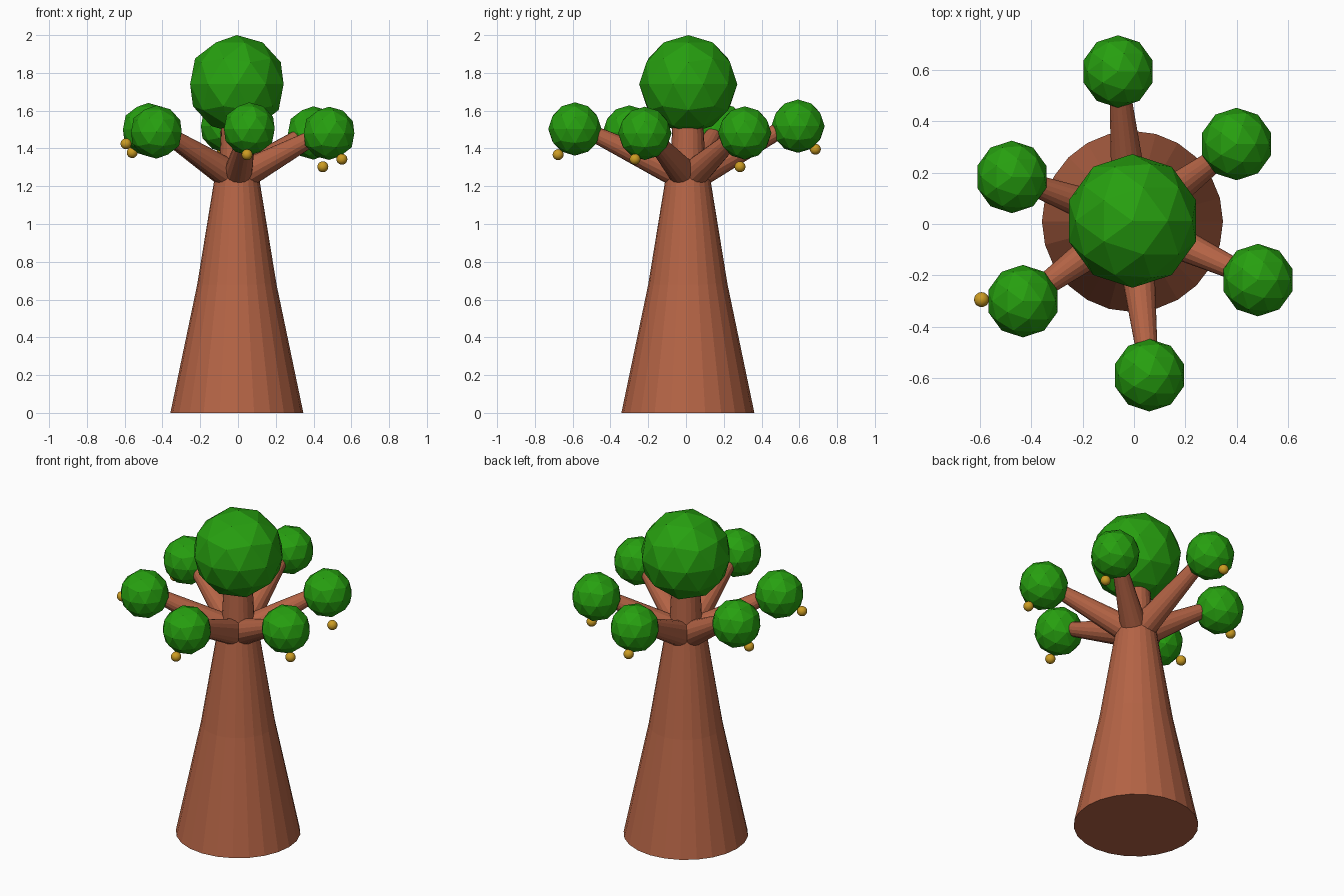
import bpy, bmesh
from mathutils import Vector, Matrix

if "Cube" in bpy.data.objects:
    bpy.data.objects.remove(bpy.data.objects["Cube"])

CX, CY = -0.006, 0.01  # trunk axis


def material(name, rgb):
    m = bpy.data.materials.new(name)
    m.diffuse_color = (*rgb, 1)
    m.use_nodes = True
    m.node_tree.nodes["Principled BSDF"].inputs["Base Color"].default_value = m.diffuse_color
    return m


BARK = material("bark brown", (0.46, 0.127, 0.06))
LEAF = material("leaf green", (0.02, 0.35, 0.005))
GOLD = material("fruit gold", (0.60, 0.33, 0.016))


def make_object(name, bm, mat):
    me = bpy.data.meshes.new(name)
    bm.to_mesh(me)
    bm.free()
    me.materials.append(mat)
    ob = bpy.data.objects.new(name, me)
    bpy.context.collection.objects.link(ob)
    return ob


def cone(name, a, b, r1, r2, sides, mat):
    a, b = Vector(a), Vector(b)
    d = b - a
    mtx = Matrix.Translation((a + b) / 2) @ d.to_track_quat('Z', 'Y').to_matrix().to_4x4()
    bm = bmesh.new()
    bmesh.ops.create_cone(bm, cap_ends=True, segments=sides, radius1=r1, radius2=r2,
                          depth=d.length, matrix=mtx)
    return make_object(name, bm, mat)


def ball(name, p, r, mat, sub=2):
    bm = bmesh.new()
    bmesh.ops.create_icosphere(bm, subdivisions=sub, radius=r, matrix=Matrix.Translation(p))
    return make_object(name, bm, mat)


# Trunk: stacked flat-sided tapers
rings = [(0, 0.352), (0.68, 0.21), (1.25, 0.117)]
for i, ((z1, r1), (z2, r2)) in enumerate(zip(rings, rings[1:])):
    cone(f"trunk_{i}", (CX, CY, z1), (CX, CY, z2), r1, r2, 24, BARK)
cone("trunk_stalk", (CX, CY, 1.24), (CX, CY, 1.6), 0.097, 0.078, 20, BARK)

# Main crown
ball("crown", (CX, CY + 0.002, 1.74), 0.26, LEAF)

# Each limb: leaf clump centre, fruit centre
limbs = [
    ((-0.062, 0.593, 1.518), (-0.085, 0.685, 1.396)),
    ((0.399, 0.311, 1.482), (0.449, 0.286, 1.303)),
    ((0.482, -0.218, 1.48), (0.55, -0.27, 1.343)),
    ((0.060, -0.588, 1.503), (0.048, -0.677, 1.367)),
    ((-0.432, -0.300, 1.487), (-0.593, -0.294, 1.425)),
    ((-0.475, 0.183, 1.50), (-0.56, 0.18, 1.378)),
]
for i, (leaf, fruit) in enumerate(limbs):
    out = Vector((leaf[0] - CX, leaf[1] - CY, 0))
    u = out.normalized()
    axis = Vector((CX, CY, 0))
    start = axis + u * 0.08 + Vector((0, 0, 1.28))
    end = axis + u * (out.length - 0.11) + Vector((0, 0, leaf[2] - 0.03))
    cone(f"branch_{i}", start, end, 0.074, 0.043, 16, BARK)
    ball(f"leaf_clump_{i}", leaf, 0.141, LEAF)
    f = ball(f"fruit_{i}", fruit, 0.029, GOLD, 3)
    f.data.polygons.foreach_set("use_smooth", [True] * len(f.data.polygons))
